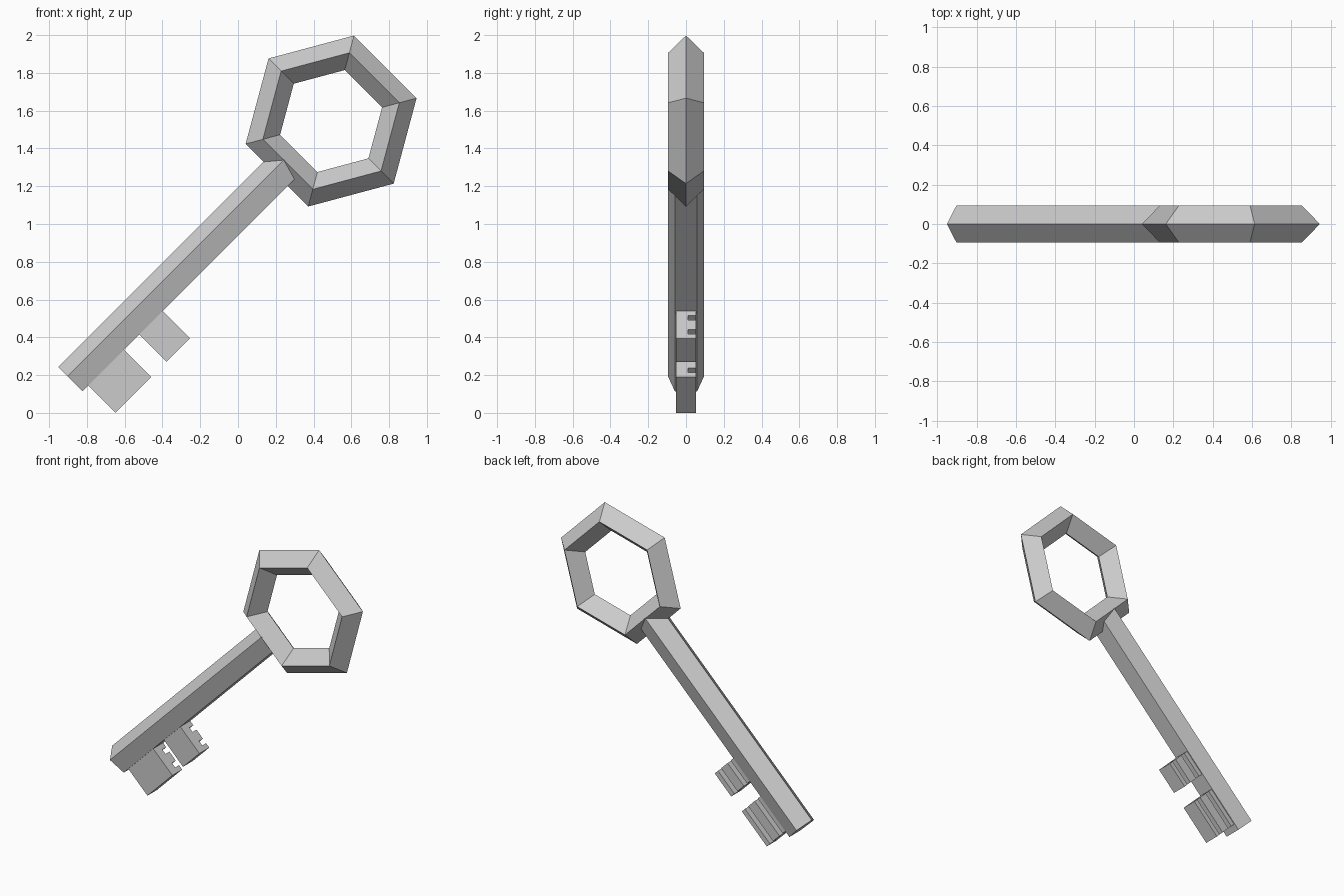
import bpy
from math import cos, sin, radians
from mathutils import Matrix, Vector

if "Cube" in bpy.data.objects:
    bpy.data.objects.remove(bpy.data.objects["Cube"])

# Key axes: local z runs along the shaft, local x points towards the teeth
TILT = radians(45)
ROT = Matrix.Rotation(TILT, 3, 'Y')
AXIS = -0.744  # local x of the shaft centre line


def prism(name, profile, z0, z1):
    """Extrude an anticlockwise (x, y) profile along the shaft direction."""
    n = len(profile)
    verts = [ROT @ Vector((x, y, z)) for z in (z0, z1) for x, y in profile]
    faces = [(i, (i + 1) % n, (i + 1) % n + n, i + n) for i in range(n)]
    faces += [tuple(reversed(range(n))), tuple(range(n, 2 * n))]
    mesh = bpy.data.meshes.new(name)
    mesh.from_pydata(verts, [], faces)
    obj = bpy.data.objects.new(name, mesh)
    bpy.context.collection.objects.link(obj)
    return obj


# Five-sided shaft with a ridge facing away from the teeth
pentagon = [(AXIS + 0.1 * cos(radians(180 + 72 * k)),
             0.1 * sin(radians(180 + 72 * k))) for k in range(5)]
prism("shaft", pentagon, -0.502, 1.12)

# Two bits with a pair of grooves cut along the back side
root, tip, half, floor = -0.663, -0.459, 0.053, 0.011
step = (tip - root) / 6
profile = [(root - 0.002, -half), (tip, -half), (tip, half)]
for k in (5, 1.98):
    a, b = root + k * step, root + (k - 1) * step
    profile += [(a, half), (a, floor), (b, floor), (b, half)]
profile.append((root - 0.002, half))
prism("large_bit", profile, -0.458, -0.191)
prism("small_bit", profile, -0.077, 0.099)

# Hexagonal bow with a diamond cross-section
bpy.ops.mesh.primitive_torus_add(
    major_segments=6, minor_segments=4, major_radius=0.374, minor_radius=0.0945,
    location=ROT @ Vector((AXIS, 0, 1.441)), rotation=(radians(90), TILT, 0))
bpy.context.object.name = "bow"
